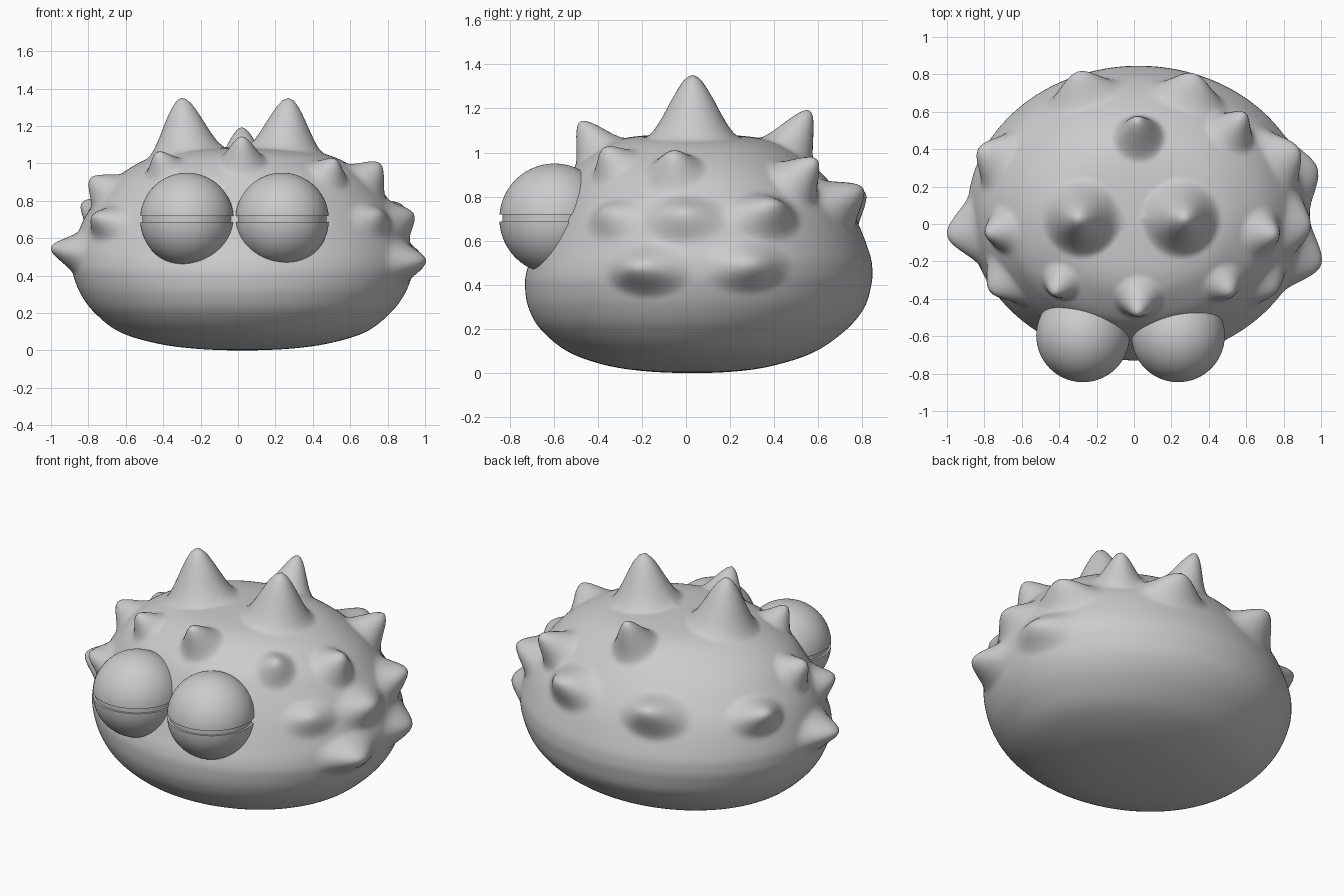
import bpy, math
from mathutils import Vector

if "Cube" in bpy.data.objects:
    bpy.data.objects.remove(bpy.data.objects["Cube"])


def catmull(a, b, c, d, t):
    return tuple(0.5 * (2*q + (r-p)*t + (2*p-5*q+4*r-s)*t*t + (3*q-p-3*r+s)*t**3)
                 for p, q, r, s in zip(a, b, c, d))


def loft(name, rings, seg, xc=0):
    """Elliptical rings (z, rx, ry, y centre), closed by a pole at each end."""
    verts = [(xc, rings[0][3], rings[0][0])]
    for z, rx, ry, yc in rings[1:-1]:
        for i in range(seg):
            a = 2 * math.pi * i / seg
            verts.append((xc + rx * math.cos(a), yc + ry * math.sin(a), z))
    verts.append((xc, rings[-1][3], rings[-1][0]))
    n, last, faces = len(rings) - 2, len(verts) - 1, []
    for i in range(seg):
        j = (i + 1) % seg
        faces.append((0, 1 + j, 1 + i))
        for k in range(n - 1):
            b = 1 + k * seg
            faces.append((b + i, b + j, b + seg + j, b + seg + i))
        b = 1 + (n - 1) * seg
        faces.append((b + i, b + j, last))
    me = bpy.data.meshes.new(name)
    me.from_pydata(verts, [], faces)
    ob = bpy.data.objects.new(name, me)
    bpy.context.collection.objects.link(ob)
    return ob


# Body: height, half width, front y, back y
levels = [(0, 0, .03, .03), (.01, .26, -.2, .25), (.04, .47, -.38, .42),
          (.1, .66, -.54, .59), (.2, .79, -.66, .73), (.3, .865, -.715, .81),
          (.4, .905, -.73, .84), (.47, .915, -.72, .845), (.55, .905, -.69, .83),
          (.7, .85, -.63, .77), (.82, .77, -.575, .69), (.92, .68, -.515, .60),
          (1.0, .56, -.42, .50), (1.05, .44, -.33, .40), (1.075, .28, -.21, .26),
          (1.085, 0, .03, .03)]
pts = [(z, rx, (b - f) / 2, (b + f) / 2) for z, rx, f, b in levels]


def flip(p):
    return (p[0], -p[1], -p[2], p[3])


pts = [flip(pts[1])] + pts + [flip(pts[-2])]
rings = []
for i in range(1, len(pts) - 2):
    rings += [catmull(*pts[i-1:i+3], k / 9) for k in range(9)]
rings.append(pts[-2])
body = loft("spiky_body", rings, 220, .025)

# Spikes: tip position and base radius, pulled out of the body
spikes = [((-.30, .03, 1.35), .22), ((.27, .03, 1.35), .22),
          ((.02, .56, 1.19), .15), ((.02, -.48, 1.14), .14),
          ((-.43, -.37, 1.06), .12), ((.52, -.37, 1.02), .13),
          ((.76, -.06, 1.0), .15), ((.59, .59, .97), .15),
          ((-.79, -.05, .92), .14), ((.94, -.02, .73), .15),
          ((1.0, -.22, .48), .16), ((.98, .30, .49), .16),
          ((.88, .40, .77), .15), ((.76, -.36, .73), .13),
          ((-.77, -.36, .72), .13), ((-1.0, -.06, .55), .15),
          ((-.83, .40, .79), .14), ((.32, .80, .84), .16),
          ((-.30, .81, .82), .16)]
base = [v.co.copy() for v in body.data.vertices]
for tip, radius in spikes:
    tip = Vector(tip)
    root = min(base, key=lambda p: (p - tip).length_squared)
    pull = tip - root
    # the lower spikes are stretched sideways into short ridges
    wide, tall = (1.4, .85) if tip.z < .86 else (1, 1)
    for v, p in zip(body.data.vertices, base):
        q = p - root
        d = math.hypot(q.x / wide, q.y / wide, q.z / tall)
        if d < radius:
            t = 1 - d / radius
            v.co += pull * (t * t * (3 - 2 * t))
body.data.shade_smooth()

# Eyes: ball with a narrow slit between upper and lower lid
R, IN = .25, .237
lo, hi = math.asin(-.012 / R), math.asin(.018 / R)
N = 28
prof = [(R * math.sin(a), R * math.cos(a)) for a in
        [-math.pi/2 + (lo + math.pi/2) * k / N for k in range(N + 1)]]
prof += [(-.012, IN), (.018, IN)]
prof += [(R * math.sin(a), R * math.cos(a)) for a in
         [hi + (math.pi/2 - hi) * k / N for k in range(N + 1)]]
for name, x in (("left_eye", -.273), ("right_eye", .236)):
    eye = loft(name, [(z, r, r, 0) for z, r in prof], 72)
    eye.location = (x, -.596, .70)
    bpy.ops.object.select_all(action='DESELECT')
    eye.select_set(True)
    bpy.context.view_layer.objects.active = eye
    bpy.ops.object.shade_smooth_by_angle(angle=math.radians(35))
